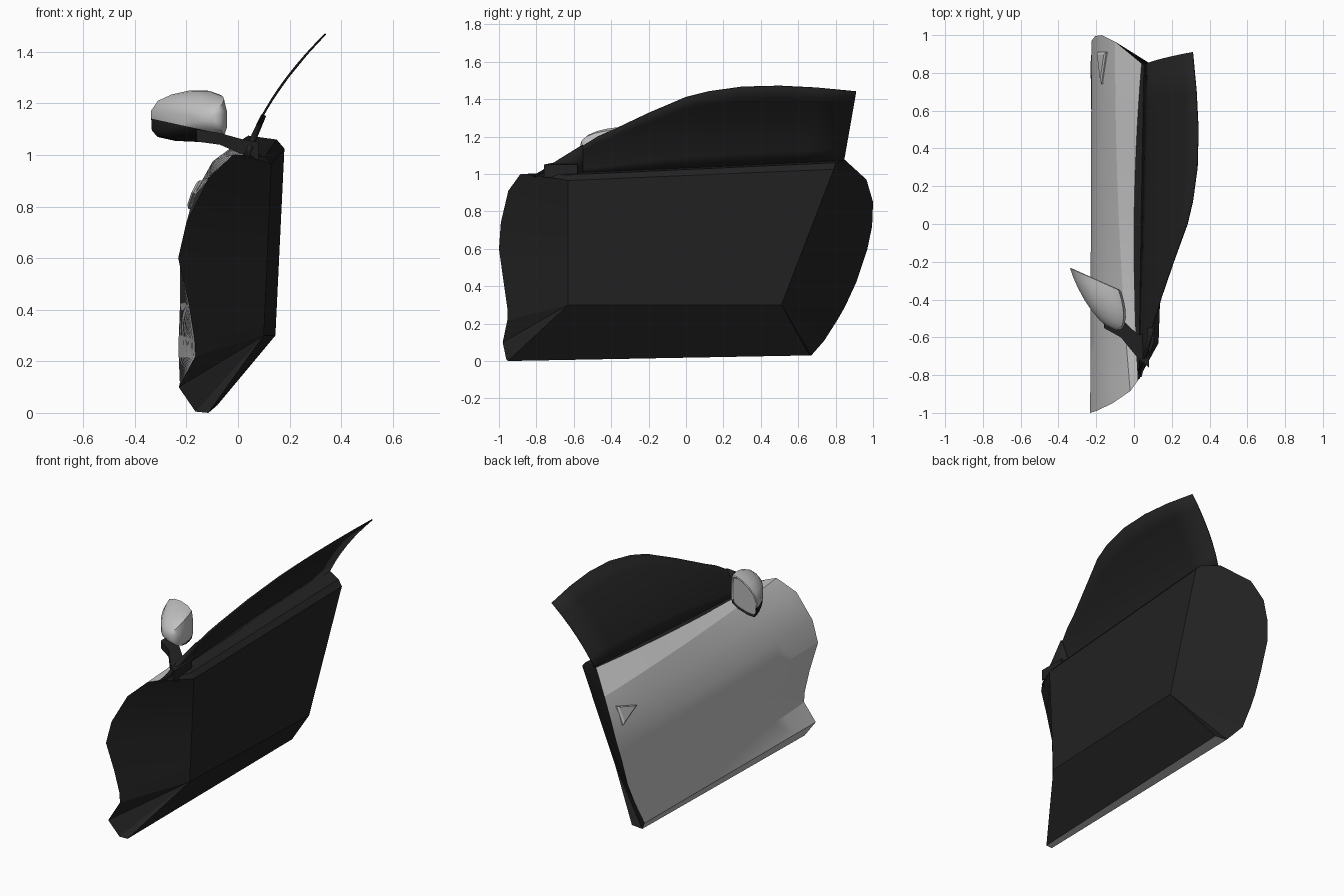
import bpy, bmesh
from mathutils import Vector as V

if "Cube" in bpy.data.objects:
    bpy.data.objects.remove(bpy.data.objects["Cube"])


def material(name, c):
    m = bpy.data.materials.new(name)
    m.diffuse_color = (c, c, c, 1)
    m.use_nodes = True
    m.node_tree.nodes["Principled BSDF"].inputs["Base Color"].default_value = m.diffuse_color
    return m


GREY = material("grey paint", 0.55)
BLACK = material("black trim", 0.016)
GLASS = material("mirror glass", 0.5)


def build(name, verts, faces, mats, angle=30, thick=0, rule=None):
    me = bpy.data.meshes.new(name)
    me.from_pydata([tuple(v) for v in verts], [], faces)
    bm = bmesh.new()
    bm.from_mesh(me)
    bmesh.ops.remove_doubles(bm, verts=bm.verts, dist=0.0005)
    bmesh.ops.recalc_face_normals(bm, faces=bm.faces)
    if rule:
        rule(bm)
    bm.to_mesh(me)
    bm.free()
    for m in mats:
        me.materials.append(m)
    ob = bpy.data.objects.new(name, me)
    bpy.context.collection.objects.link(ob)
    bpy.ops.object.select_all(action='DESELECT')
    ob.select_set(True)
    bpy.context.view_layer.objects.active = ob
    if thick:
        s = ob.modifiers.new("thickness", 'SOLIDIFY')
        s.thickness, s.offset = thick, 0
    bpy.ops.object.shade_smooth_by_angle(angle=angle * 3.14159 / 180)
    return ob


def grid_faces(rows, cols, wrap=False):
    n = cols if wrap else cols - 1
    return [(r * cols + c, r * cols + (c + 1) % cols,
             (r + 1) * cols + (c + 1) % cols, (r + 1) * cols + c)
            for r in range(rows - 1) for c in range(n)]


# Front and rear edges of the door skin, bottom to top
front = [V(p) for p in [
    (-.115, -.95, 0), (-.165, -.96, .005), (-.23, -.98, .10), (-.165, -.955, .22),
    (-.168, -.955, .28), (-.19, -.975, .42), (-.232, -1, .6), (-.2, -.99, .74),
    (-.115, -.95, .91), (-.02, -.885, 1), (.02, -.83, 1)]]
rear = [V(p) for p in [
    (-.08, .66, .03), (-.16, .67, .03), (-.225, .74, .11), (-.23, .81, .22),
    (-.23, .85, .29), (-.225, .91, .42), (-.225, .97, .6), (-.205, .995, .72),
    (-.17, 1, .85), (-.10, .965, .97), (.04, .85, 1.075)]]

# Outer skin, with the front hollow fading out towards the rear
COLS = 17
verts = []
for i, (f, r) in enumerate(zip(front, rear)):
    for c in range(COLS):
        t = c / (COLS - 1)
        p = f.lerp(r, t)
        if 3 <= i <= 5:
            p.x = f.x + (r.x - f.x) * t ** 0.7
        if i >= 9:
            p.x -= 0.12 * t * (1 - t) * (1 if i == 10 else .7)
        verts.append(p)
build("door_skin", verts, grid_faces(len(front), COLS), [GREY], 22)
top_row = verts[-COLS:]

# Inner door: walls run from the skin edge to a raised flat panel
A, B = V((.10, -.63, .30)), V((.13, -.63, .965))
C, D = V((.18, .79, 1.025)), V((.145, .51, .30))
B2, C2 = V((.105, -.63, .995)), V((.15, .80, 1.06))


def wall(edge, low, high):
    inner = [low.lerp(high, min(1, max(0, (p.z - .3) / (edge[-1].z - .3)))) for p in edge]
    return edge + inner


n = len(front)
iv = wall(front, A, B) + wall(rear, D, C)
wf = grid_faces(2, n)
faces = wf + [tuple(i + 2 * n for i in f) for f in wf]
k = len(iv)
iv += [A, B, C, D, B2, C2, front[0], rear[0], front[-1], rear[-1]]
faces += [(k, k + 1, k + 2, k + 3), (k + 1, k + 4, k + 5, k + 2),
          (k + 6, k, k + 3, k + 7), (k + 8, k + 4, k + 1), (k + 9, k + 2, k + 5)]
s = len(iv)
iv += top_row + [B2.lerp(C2, c / (COLS - 1)) for c in range(COLS)]
faces += [tuple(i + s for i in f) for f in grid_faces(2, COLS)]
build("inner_panel", iv, faces, [BLACK], 12)


# Side window leaning inwards along a curve
def lean(z):
    d = z - 1
    return .03 + .31 * d + .743 * d * d


top = [(-.82, .99), (-.72, 1.045), (-.6, 1.12), (-.47, 1.2), (-.39, 1.235), (-.2, 1.325), (0, 1.41),
       (.12, 1.44), (.3, 1.465), (.5, 1.47), (.7, 1.46), (.91, 1.44)]
wv = []
for row in range(7):
    h = row / 6
    for y, z in top:
        u = (y + .82) / 1.73
        yb, zb = -.82 + 1.665 * u, .985 + .085 * u
        zz = zb + (z - zb) * h
        wv.append((lean(zz), yb + (y - yb) * h, zz))
build("side_window", wv, grid_faces(7, len(top)), [BLACK], 30, .007)

# Corner trim in front of the window
tri = [(-.81, .99), (-.55, .985), (-.55, 1.155), (-.68, 1.075)]
build("corner_trim", [(lean(z) + .004, y, z) for y, z in tri], [(0, 1, 2, 3)], [BLACK], 30, .02)

# Mirror arm
arm = [(.08, -.76, -.58, .98, 1.05), (.02, -.71, -.585, 1.0, 1.06),
       (-.07, -.6, -.50, 1.04, 1.085), (-.16, -.55, -.42, 1.052, 1.1)]
av = [p for x, y0, y1, z0, z1 in arm
      for p in ((x, y0, z0), (x, y1, z0), (x, y1, z1), (x, y0, z1))]
build("mirror_arm", av, grid_faces(4, 4, True) + [(0, 1, 2, 3), (12, 13, 14, 15)], [BLACK], 40)

# Mirror housing: outline (across, up) shrinking towards its front tip
outline = [(-1, .02), (-.97, -.055), (-.8, -.08), (-.3, -.095), (.5, -.1), (.9, -.09), (1, -.05),
           (1, .03), (.9, .085), (.6, .1), (.1, .1), (-.4, .085), (-.8, .06)]
MID, WIDE, DEEP = V((-.205, -.29, 1.15)), V((.135, -.06, 0)), V((.085, -.262, -.005))


def ring(f, s):
    return [MID + DEEP * f + WIDE * (u * s) + V((0, 0, z * s)) for u, z in outline]


hv = []
for f, s in [(.05, .86), (0, .95), (.02, 1), (.2, .99), (.4, .93), (.6, .82), (.8, .63), (.93, .42), (1, .2)]:
    hv += ring(f, s)
N = len(outline)


def two_tone(bm):
    no = V((.22, 0, 1))
    bmesh.ops.bisect_plane(bm, geom=bm.verts[:] + bm.edges[:] + bm.faces[:],
                           plane_co=(-.33, 0, 1.14), plane_no=no)
    for f in bm.faces:
        low = (f.calc_center_median() - V((-.33, 0, 1.14))).dot(no) < 0
        f.material_index = 1 if low else 0


build("mirror_housing", hv, grid_faces(9, N, True) + [tuple(range(8 * N, 9 * N))],
      [GREY, BLACK], 45, 0, two_tone)
build("mirror_glass", ring(.04, .88), [tuple(range(N))], [GLASS])

# Door handle: small raised triangular flap
base = [V((-.188, .91, .79)), V((-.142, .91, .90)), V((-.168, .74, .85))]
mid = sum(base, V()) / 3
out = V((-.9, 0, .42))
hp = [p - out * .012 for p in base] + [p + out * .006 for p in base] + \
     [mid + (p - mid) * .8 + out * .014 for p in base]
build("door_handle", hp, grid_faces(3, 3, True) + [(0, 1, 2), (6, 7, 8)], [GREY], 30)
